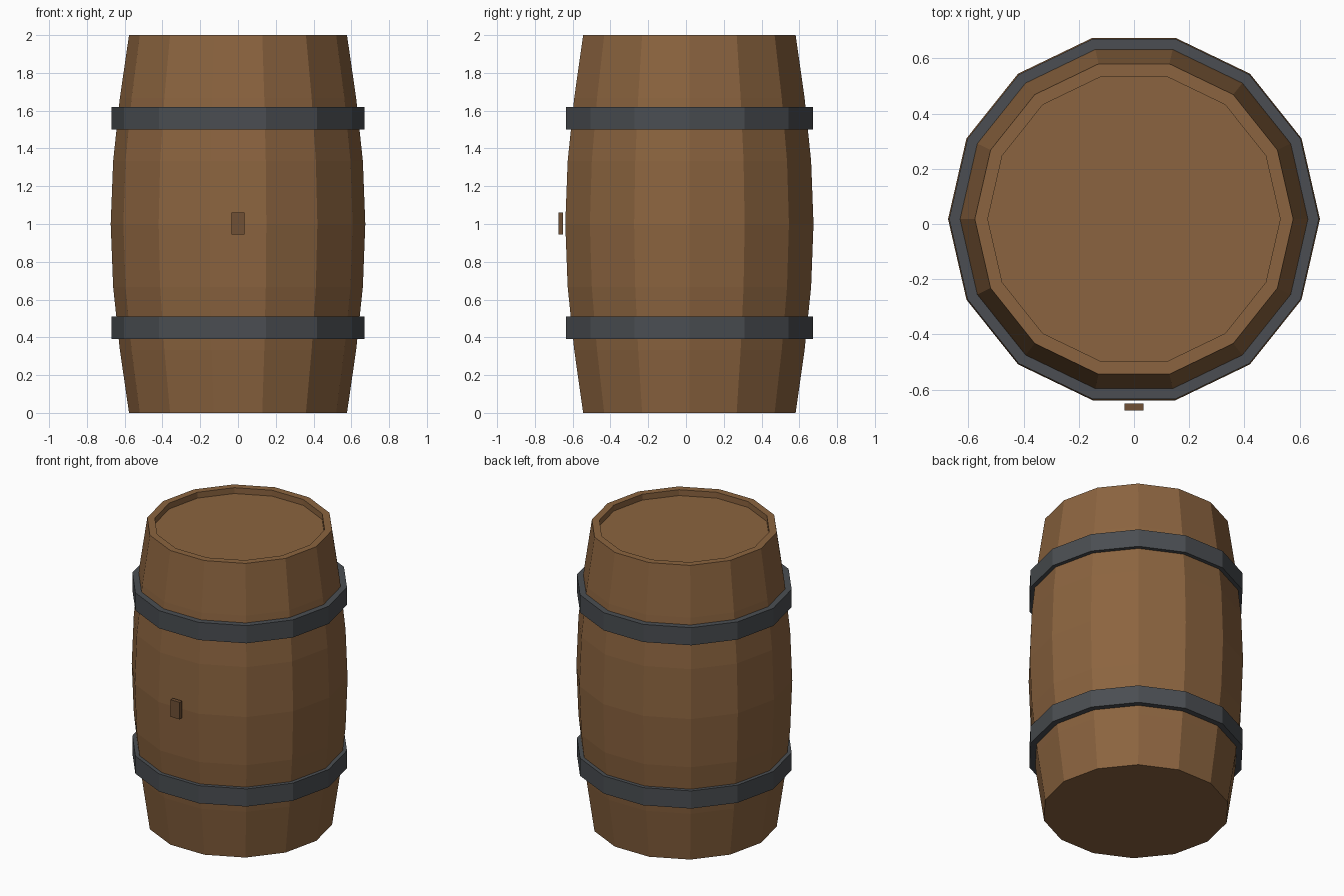
import bpy
from math import sin, cos, pi

if "Cube" in bpy.data.objects:
    bpy.data.objects.remove(bpy.data.objects["Cube"])

SIDES = 14
CY = 0.018  # barrel axis sits slightly behind centre; the bung sticks out in front


def material(name, rgb):
    m = bpy.data.materials.new(name)
    m.diffuse_color = (*rgb, 1)
    m.use_nodes = True
    m.node_tree.nodes["Principled BSDF"].inputs["Base Color"].default_value = m.diffuse_color
    return m


wood = material("wood", (0.26, 0.127, 0.05))
dark_wood = material("dark_wood", (0.16, 0.08, 0.035))
iron = material("iron", (0.069, 0.076, 0.084))


def lathe(name, profile, mat, closed=False):
    """Revolve (radius, z) points; an open profile is capped at both ends."""
    n = len(profile)
    verts = [(r * cos(2 * pi * i / SIDES), CY + r * sin(2 * pi * i / SIDES), z)
             for r, z in profile for i in range(SIDES)]
    faces = []
    for k in range(n if closed else n - 1):
        a, b = k * SIDES, (k + 1) % n * SIDES
        for i in range(SIDES):
            j = (i + 1) % SIDES
            faces.append((a + i, a + j, b + j, b + i))
    if not closed:
        faces.append(tuple(reversed(range(SIDES))))
        faces.append(tuple(range((n - 1) * SIDES, n * SIDES)))
    mesh = bpy.data.meshes.new(name)
    mesh.from_pydata(verts, [], faces)
    mesh.materials.append(mat)
    ob = bpy.data.objects.new(name, mesh)
    bpy.context.collection.objects.link(ob)
    return ob


# Bulging body with a raised rim around the recessed lid
body = [(0.577 + 0.097 * sin(pi * k / 6), k / 3) for k in range(7)]
body += [(0.53, 2.0), (0.53, 1.96)]
lathe("barrel_body", body, wood)

# Two straight iron hoops
for name, z in (("lower_hoop", 0.39), ("upper_hoop", 1.50)):
    lathe(name, [(0.62, z), (0.67, z), (0.67, z + 0.12), (0.62, z + 0.12)],
          iron, closed=True)

# Bung block on the front
bpy.ops.mesh.primitive_cube_add(size=1, location=(0, -0.663, 1.003))
bung = bpy.context.object
bung.name = "bung"
bung.scale = (0.07, 0.026, 0.116)
bung.data.materials.append(dark_wood)
